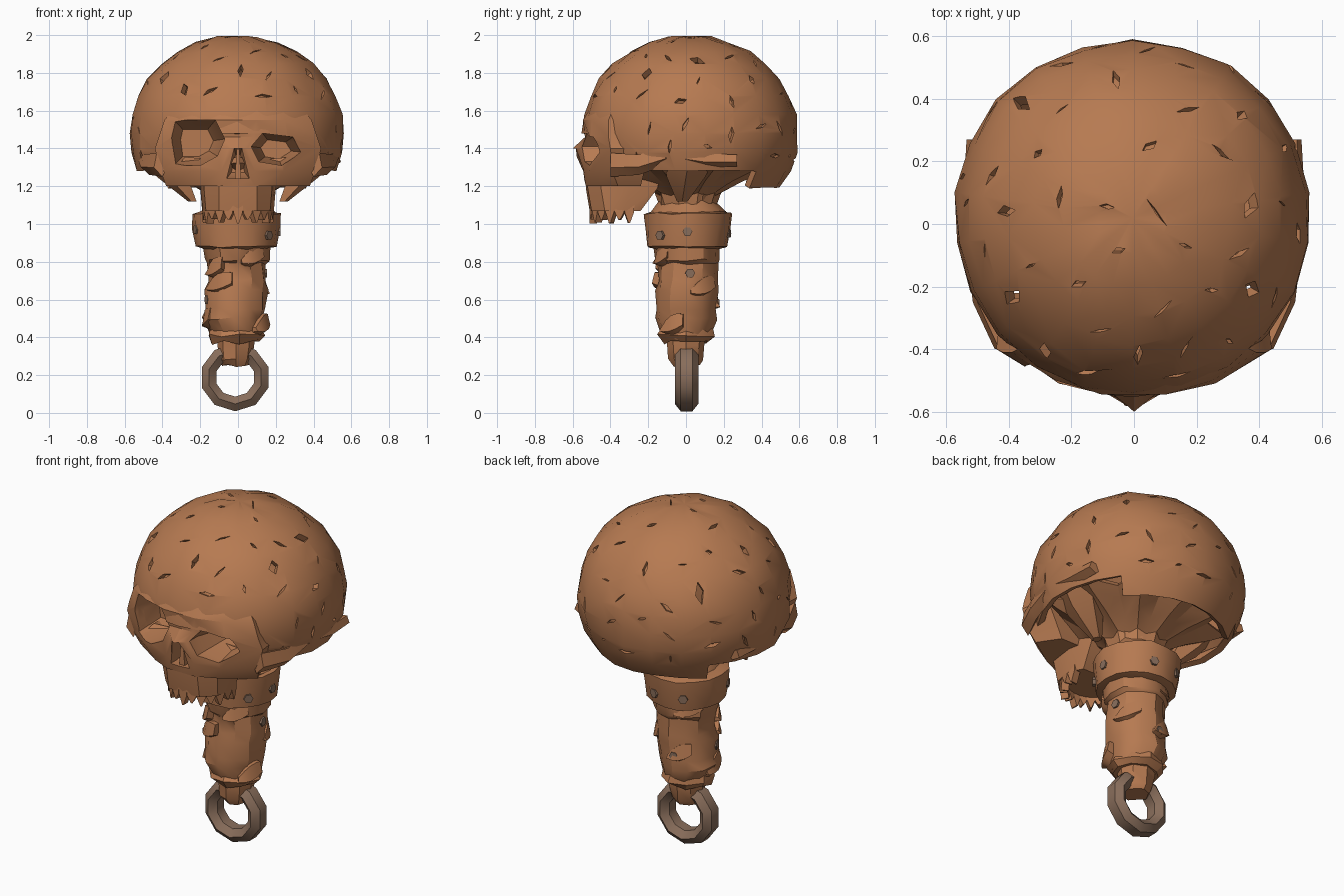
import bpy, bmesh, math, random
from mathutils import Vector

if "Cube" in bpy.data.objects:
    bpy.data.objects.remove(bpy.data.objects["Cube"])

random.seed(11)
C, R = Vector((-0.005, 0.02, 1.48)), Vector((0.575, 0.575, 0.52))


def material(name, rgb):
    m = bpy.data.materials.new(name)
    m.diffuse_color = (*rgb, 1)
    m.use_nodes = True
    m.node_tree.nodes["Principled BSDF"].inputs["Base Color"].default_value = m.diffuse_color
    return m


BONE = material("warm brown", (0.47, 0.195, 0.083))
METAL = material("grey brown", (0.25, 0.155, 0.105))


def finish(bm, name, mat=BONE, angle=32):
    bmesh.ops.recalc_face_normals(bm, faces=bm.faces[:])
    me = bpy.data.meshes.new(name)
    bm.to_mesh(me)
    bm.free()
    ob = bpy.data.objects.new(name, me)
    bpy.context.collection.objects.link(ob)
    me.materials.append(mat)
    smooth(ob, angle)
    return ob


def smooth(ob, angle=32):
    bpy.ops.object.select_all(action='DESELECT')
    ob.select_set(True)
    bpy.context.view_layer.objects.active = ob
    bpy.ops.object.shade_smooth_by_angle(angle=math.radians(angle))


def add_loft(bm, rings, caps=True):
    rows = [[bm.verts.new(p) for p in ring] for ring in rings]
    n = len(rows[0])
    for a, b in zip(rows, rows[1:]):
        for i in range(n):
            j = (i + 1) % n
            bm.faces.new((a[i], a[j], b[j], b[i]))
    if caps:
        bm.faces.new(rows[0])
        bm.faces.new(rows[-1])


def loft(name, rings, mat=BONE, angle=32):
    bm = bmesh.new()
    add_loft(bm, rings)
    return finish(bm, name, mat, angle)


def mirrored_ring(z, half):
    """half: (x, y) from the centre front round to the back."""
    return [(x, y, z) for x, y in reversed(half)] + [(-x, y, z) for x, y in half[1:]]


def cut(ob, cutter):
    m = ob.modifiers.new("cut", 'BOOLEAN')
    m.operation, m.solver, m.object = 'DIFFERENCE', 'EXACT', cutter
    bpy.context.view_layer.objects.active = ob
    bpy.ops.object.modifier_apply(modifier=m.name)
    smooth(ob)


# Cutter for eye sockets and nose
bm = bmesh.new()
openings = [
    ([(-.36, 1.46), (-.34, 1.55), (-.12, 1.55), (-.07, 1.45), (-.11, 1.36), (-.2, 1.31), (-.34, 1.31)], -.30),
    ([(.07, 1.41), (.13, 1.48), (.29, 1.46), (.34, 1.38), (.23, 1.31), (.11, 1.33)], -.30),
    ([(-.02, 1.40), (.02, 1.40), (.06, 1.24), (-.06, 1.24)], -.42)]
for pts, back in openings:
    cx = sum(p[0] for p in pts) / len(pts)
    cz = sum(p[1] for p in pts) / len(pts)
    add_loft(bm, [[(cx + (x - cx) * s, y, cz + (z - cz) * s) for x, z in pts]
                  for y, s in ((-.75, 1.0), (-.48, 1.0), (back, .6))])
face_cutter = finish(bm, "face_cutter")
face_cutter.hide_render = True

# Cutter for cracks and holes in the cranium
bm = bmesh.new()


def shard(d, length, width, inner):
    t = d.cross(Vector((0.1, 0.2, 1))).normalized()
    b = d.cross(t)
    a = random.uniform(0, math.pi)
    u, v = t * math.cos(a) + b * math.sin(a), b * math.cos(a) - t * math.sin(a)
    pts = [d - u * length, d + v * width * .8 - u * length * .2, d + u * length,
           d - v * width + u * length * .15]
    rings = []
    for s, k in ((1.15, 1.0), (inner, .75)):
        rings.append([C + R * ((d + (p - d) * k) * s) for p in pts])
    add_loft(bm, rings)


used = []
for x, y, ln, w in [(-.36, .39, .13, .05), (.35, .35, .06, .04), (.38, .06, .09, .06), (-.41, .04, .08, .04),
                    (-.39, -.24, .09, .06), (.39, -.21, .08, .06), (.54, -.03, .07, .04),
                    (.02, -.42, .09, .03), (-.28, -.41, .08, .05)]:
    nx, ny = x / R.x, (y - C.y) / R.y
    d = Vector((nx, ny, math.sqrt(max(.02, 1 - nx * nx - ny * ny)))).normalized()
    used.append(d)
    shard(d, ln, w, .8)
while len(used) < 62:
    d = Vector((random.gauss(0, 1), random.gauss(0, 1), random.gauss(.3, .8))).normalized()
    if d.z < -.3 or (d.y < -.5 and d.z < .3) or any((d - e).length < .25 for e in used):
        continue
    used.append(d)
    shard(d, random.uniform(.04, .12), random.uniform(.008, .035), .95)
crack_cutter = finish(bm, "crack_cutter")
crack_cutter.hide_render = True

# Cranium shell, open underneath and behind the face
bm = bmesh.new()
bmesh.ops.create_uvsphere(bm, u_segments=22, v_segments=16, radius=1)
for v in bm.verts:
    k = 1 + random.uniform(-.018, .012)
    v.co = C + R * (v.co * k)
gone = []
for f in bm.faces:
    c = f.calc_center_median()
    if c.z < 1.31 - .1 * max(0, c.y / .5) or (c.y < -.3 and c.z < 1.5 and abs(c.x) < .34):
        gone.append(f)
bmesh.ops.delete(bm, geom=gone, context='FACES')
cranium = finish(bm, "cranium")
sol = cranium.modifiers.new("shell", 'SOLIDIFY')
sol.thickness, sol.offset = .035, -1
bpy.ops.object.modifier_apply(modifier=sol.name)
cut(cranium, crack_cutter)
cut(cranium, face_cutter)

# Face block with brow, nose bridge and cheekbones
face = loft("face", [
    mirrored_ring(1.60, [(0, -.52), (.1, -.515), (.24, -.47), (.35, -.39), (.3, -.22)]),
    mirrored_ring(1.55, [(0, -.545), (.1, -.545), (.25, -.50), (.39, -.41), (.34, -.22)]),
    mirrored_ring(1.46, [(0, -.535), (.08, -.535), (.26, -.51), (.42, -.41), (.38, -.22)]),
    mirrored_ring(1.40, [(0, -.60), (.05, -.555), (.25, -.50), (.44, -.40), (.42, -.22)]),
    mirrored_ring(1.28, [(0, -.55), (.09, -.54), (.24, -.51), (.41, -.39), (.36, -.22)]),
    mirrored_ring(1.20, [(0, -.53), (.09, -.53), (.2, -.48), (.38, -.36), (.3, -.24)])])
cut(face, face_cutter)
for c in (face_cutter, crack_cutter):
    bpy.data.objects.remove(c)

# Thin bone inside the nose
loft("nose_septum", [[(x, y, z) for x, y in ((-w, -.52), (w, -.52), (w, -.40), (-w, -.40))]
                     for z, w in ((1.23, .018), (1.40, .006))])

# Upper jaw and pointed teeth
loft("upper_jaw", [
    mirrored_ring(1.24, [(0, -.53), (.1, -.525), (.18, -.45), (.2, -.3), (.17, -.14)]),
    mirrored_ring(1.19, [(0, -.53), (.1, -.52), (.18, -.45), (.2, -.3), (.17, -.15)]),
    mirrored_ring(1.07, [(0, -.51), (.1, -.50), (.17, -.43), (.19, -.32), (.15, -.24)])])
bm = bmesh.new()
for i in range(13):
    a = math.radians(-96 + 16 * i)
    x, y = .175 * math.sin(a), -.32 - .18 * math.cos(a)
    tip = 1.0 + (.02 if i % 2 else 0) + random.uniform(0, .008)
    t, n = Vector((math.cos(a), math.sin(a), 0)), Vector((math.sin(a), -math.cos(a), 0))
    rings = []
    for z, w in ((1.10, .027), (1.06, .024), (tip, .004)):
        p = Vector((x, y, z))
        rings.append([p + t * w + n * .012, p - t * w + n * .012, p - t * w - n * .03, p + t * w - n * .03])
    add_loft(bm, rings)
finish(bm, "teeth")

# Cheek arches, mastoid points and temple edges
for side, s in (("left", -1), ("right", 1)):
    path = [(.40, -.40, 1.32, .07), (.47, -.25, 1.32, .06), (.49, -.08, 1.37, .05),
            (.50, .10, 1.34, .04), (.49, .27, 1.34, .035)]
    loft(side + "_cheek_arch", [[(s * (x + dx), y, z + dz * h) for dx, dz in ((.03, .8), (.045, -.3), (0, -1), (-.05, .4))]
                                for x, y, z, h in path])
    loft(side + "_mastoid", [[(s * (x + r * math.cos(a * math.tau / 5)), y + 1.2 * r * math.sin(a * math.tau / 5), z)
                              for a in range(5)]
                             for x, y, z, r in ((.40, .02, 1.36, .12), (.34, .0, 1.25, .09), (.24, -.02, 1.12, .025))])

# Ribbed skull floor flaring out of the neck
n = 20
rings = []
for z, r, rib in ((1.08, .15, 0), (1.15, .16, .1), (1.21, .24, .2), (1.27, .36, .22), (1.31, .43, .2), (1.34, .40, .2), (1.25, .12, 0)):
    rings.append([(r * (1 + (rib if i % 2 else -rib * .5)) * math.cos(i * math.tau / n),
                   r * (1 + (rib if i % 2 else -rib * .5)) * math.sin(i * math.tau / n) + .01,
                   z + (.015 if i % 2 else 0)) for i in range(n)])
loft("skull_floor", rings, angle=20)


# Handle: collar, shaft and lower knob, slightly uneven
def turned(name, profile, sides=12, wobble=.008, mat=BONE):
    rings = []
    for cx, cy, z, r in profile:
        rings.append([(cx + (r + random.uniform(-wobble, wobble)) * math.cos(i * math.tau / sides),
                       cy + (r + random.uniform(-wobble, wobble)) * math.sin(i * math.tau / sides),
                       z + random.uniform(-wobble, wobble)) for i in range(sides)])
    return loft(name, rings, mat)


turned("neck", [(0, .01, 1.20, .17), (0, .01, 1.12, .145), (0, .01, 1.06, .20), (0, .01, 1.0, .20)])
turned("collar", [(-.01, .01, 1.065, .19), (-.01, .015, 1.055, .235), (-.01, .01, .98, .23),
                  (-.01, .005, .88, .215), (-.01, .0, .865, .15)], 16, .006)
turned("shaft", [(-.005, 0, .90, .18), (-.005, .005, .81, .172), (-.01, .01, .79, .155), (-.005, .01, .70, .155),
                 (-.01, 0, .65, .165), (-.015, 0, .55, .16), (-.025, 0, .50, .16), (-.01, 0, .42, .135),
                 (-.005, 0, .39, .12)])
turned("lower_wrap", [(-.02, 0, .45, .135), (-.015, 0, .41, .148), (-.015, 0, .37, .12)], 9, .012)
turned("knob", [(-.01, 0, .41, .10), (-.01, 0, .35, .10), (-.01, 0, .28, .088), (-.01, 0, .25, .07)], 8)

# Chipped wraps on the shaft
for i, (z, a, w) in enumerate([(.83, 2.2, .9), (.80, -1.0, .8), (.66, -2.2, 1.0), (.64, .6, .9),
                               (.57, 1.9, .8), (.47, 3.3, .9), (.44, -.5, .8), (.74, 3.9, .7)]):
    rings = []
    for k in range(5):
        t = a + w * (k / 4 - .5)
        h = .012 + .028 * math.sin(math.pi * k / 4) + .006 * k
        rings.append([(-.01 + r * math.cos(t), r * math.sin(t), z + dz + .012 * k)
                      for r, dz in ((.14, h), (.168, h), (.182, -h * .6), (.14, -h))])
    loft("wrap_chip_%d" % i, rings)

# Small hexagonal rivets
bm = bmesh.new()
for z, deg, r in [(.96, 0, .228), (.95, 75, .227), (.95, 120, .227), (.97, 200, .227), (.94, 320, .227),
                  (.74, 5, .157), (.58, 100, .162), (.60, 200, .164)]:
    a = math.radians(deg)
    d, t = Vector((math.cos(a), math.sin(a), 0)), Vector((-math.sin(a), math.cos(a), 0))
    o = Vector((-.01, .008, z))
    add_loft(bm, [[o + d * q + t * .026 * math.cos(k * math.tau / 6) + Vector((0, 0, .026 * math.sin(k * math.tau / 6)))
                   for k in range(6)] for q in (r - .03, r + .006)])
finish(bm, "rivets", METAL)

# Faceted hanging ring
bm = bmesh.new()
n, m = 10, 6
grid = []
for i in range(n):
    a = i * math.tau / n + math.pi / 10
    row = []
    for k in range(m):
        b = k * math.tau / m + math.pi / 6
        q = .145 + .04 * math.cos(b) / .866
        row.append(bm.verts.new((-.015 + q * math.cos(a), .003 + .062 * math.sin(b), .188 + q * .97 * math.sin(a))))
    grid.append(row)
for i in range(n):
    for k in range(m):
        p, q, l = grid[i], grid[(i + 1) % n], (k + 1) % m
        bm.faces.new((p[k], q[k], q[l], p[l]))
finish(bm, "hanging_ring", METAL, 40)
